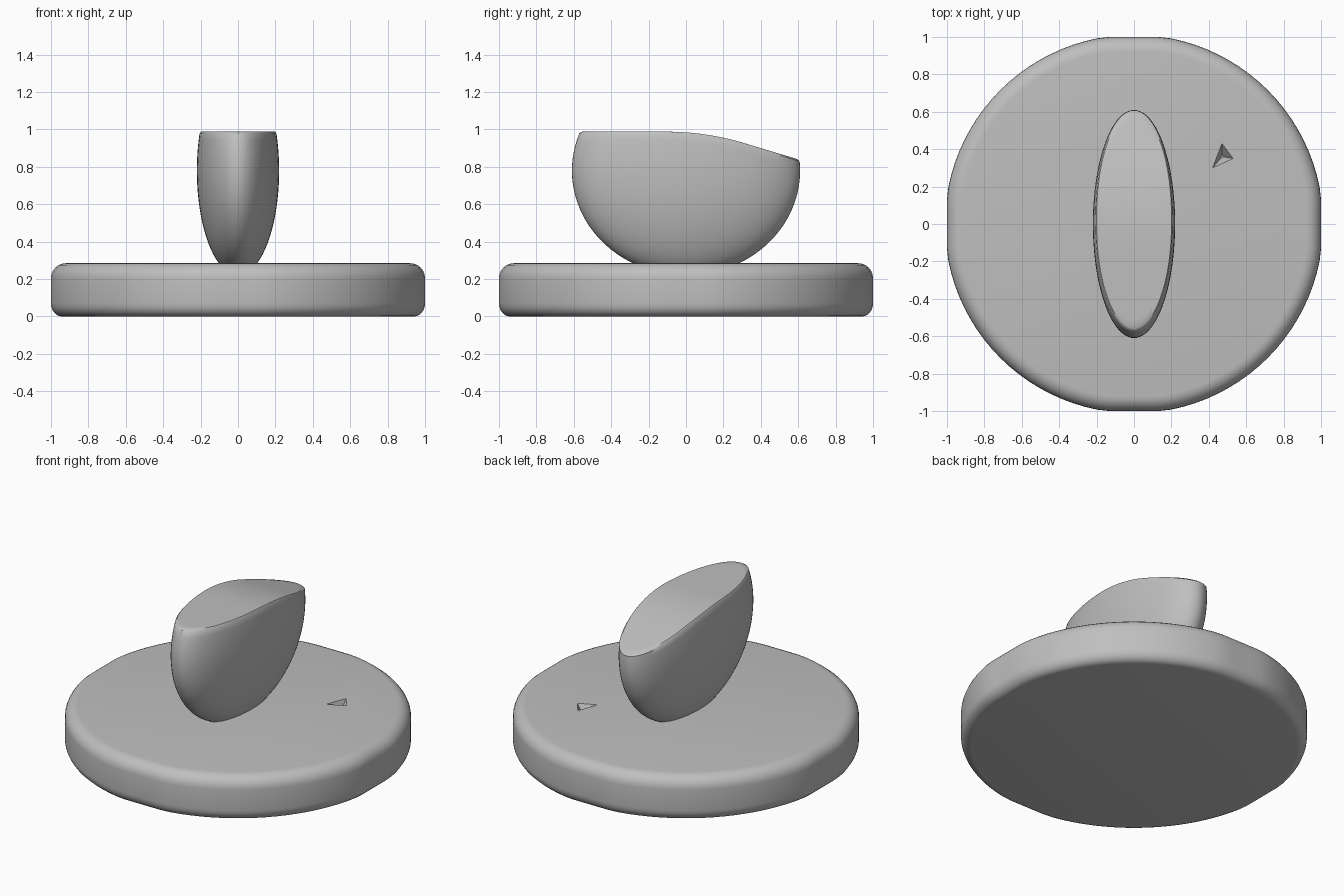
import bpy, bmesh, math
from math import sin, cos, pi, sqrt

cube = bpy.data.objects.get("Cube")
if cube:
    bpy.data.objects.remove(cube)

GREY = (0.52, 0.52, 0.52, 1)
grey = bpy.data.materials.new("plain grey")
grey.use_nodes = True
grey.diffuse_color = GREY
grey.node_tree.nodes["Principled BSDF"].inputs["Base Color"].default_value = GREY


def loft(name, rings):
    """Skin a stack of closed rings and cap both ends."""
    bm = bmesh.new()
    loops = [[bm.verts.new(p) for p in ring] for ring in rings]
    n = len(loops[0])
    for a, b in zip(loops, loops[1:]):
        for i in range(n):
            j = (i + 1) % n
            bm.faces.new((a[i], a[j], b[j], b[i]))
    bm.faces.new(loops[0])
    bm.faces.new(loops[-1])
    bmesh.ops.recalc_face_normals(bm, faces=bm.faces)
    mesh = bpy.data.meshes.new(name)
    bm.to_mesh(mesh)
    bm.free()
    obj = bpy.data.objects.new(name, mesh)
    mesh.materials.append(grey)
    bpy.context.collection.objects.link(obj)
    return obj


def smooth(obj, degrees):
    bpy.ops.object.select_all(action='DESELECT')
    obj.select_set(True)
    bpy.context.view_layer.objects.active = obj
    bpy.ops.object.shade_smooth_by_angle(angle=math.radians(degrees))


# Base disc: rounded rim, slightly flattened on its four sides
def disc_ring(r, z, n=96):
    pts = []
    for i in range(n):
        a = 2 * pi * i / n
        flat = min(1.012, 1 / max(abs(cos(a)), abs(sin(a))))
        pts.append((r * flat * cos(a), r * flat * sin(a), z))
    return pts


STEPS = 6
profile = []
for k in range(STEPS + 1):
    a = pi / 2 * k / STEPS
    profile.append((0.94 + 0.06 * sin(a), 0.07 * (1 - cos(a))))
for k in range(STEPS + 1):
    a = pi / 2 * k / STEPS
    profile.append((0.92 + 0.08 * cos(a), 0.205 + 0.08 * sin(a)))
base = loft("base_disc", [disc_ring(r, z) for r, z in profile])

# Small triangular notch in the top of the base
corners = [(0.47, 0.43), (0.53, 0.35), (0.42, 0.30)]
cutter = loft("notch_cutter", [
    [(0.47 + (x - 0.47) * s, 0.36 + (y - 0.36) * s, z) for x, y in corners]
    for s, z in ((0.15, 0.22), (1, 0.285), (1.2, 0.3))])
cutter.hide_render = True
cutter.hide_set(True)
cut = base.modifiers.new("notch", 'BOOLEAN')
cut.operation = 'DIFFERENCE'
cut.solver = 'EXACT'
cut.object = cutter
smooth(base, 35)

# Upright body: narrow ellipsoid with a top that slopes down at the back
CZ, RX, RY, RZ = 0.78, 0.22, 0.61, 0.56
N = 80


def top(y):
    if y < -0.1:
        return 0.988
    return 0.988 - 0.36 * (y + 0.1) ** 2 if y < 0.3 else 0.93 - 0.3 * (y - 0.3)


def width(z):
    return sqrt(max(0, 1 - ((z - CZ) / RZ) ** 2))


def rim(a):
    """Height where the body side meets the top surface."""
    z = 0.9
    for _ in range(12):
        z = top(RY * width(z) * sin(a))
    return z


angles = [2 * pi * i / N for i in range(N)]
rims = [rim(a) - 0.008 for a in angles]
body_rings = []
for k in range(25):
    t = k / 24
    ring = []
    for a, h in zip(angles, rims):
        z = 0.25 + (h - 0.25) * t ** 1.2
        w = width(z)
        ring.append((RX * w * cos(a), RY * w * sin(a), z))
    body_rings.append(ring)
edge = body_rings[-1]
for s in (0.975, 0.9, 0.8, 0.65, 0.5, 0.35, 0.2, 0.08, 0.01):
    body_rings.append([(x * s, y * s, top(y * s)) for x, y, z in edge])
body = loft("upright_body", body_rings)
smooth(body, 40)
